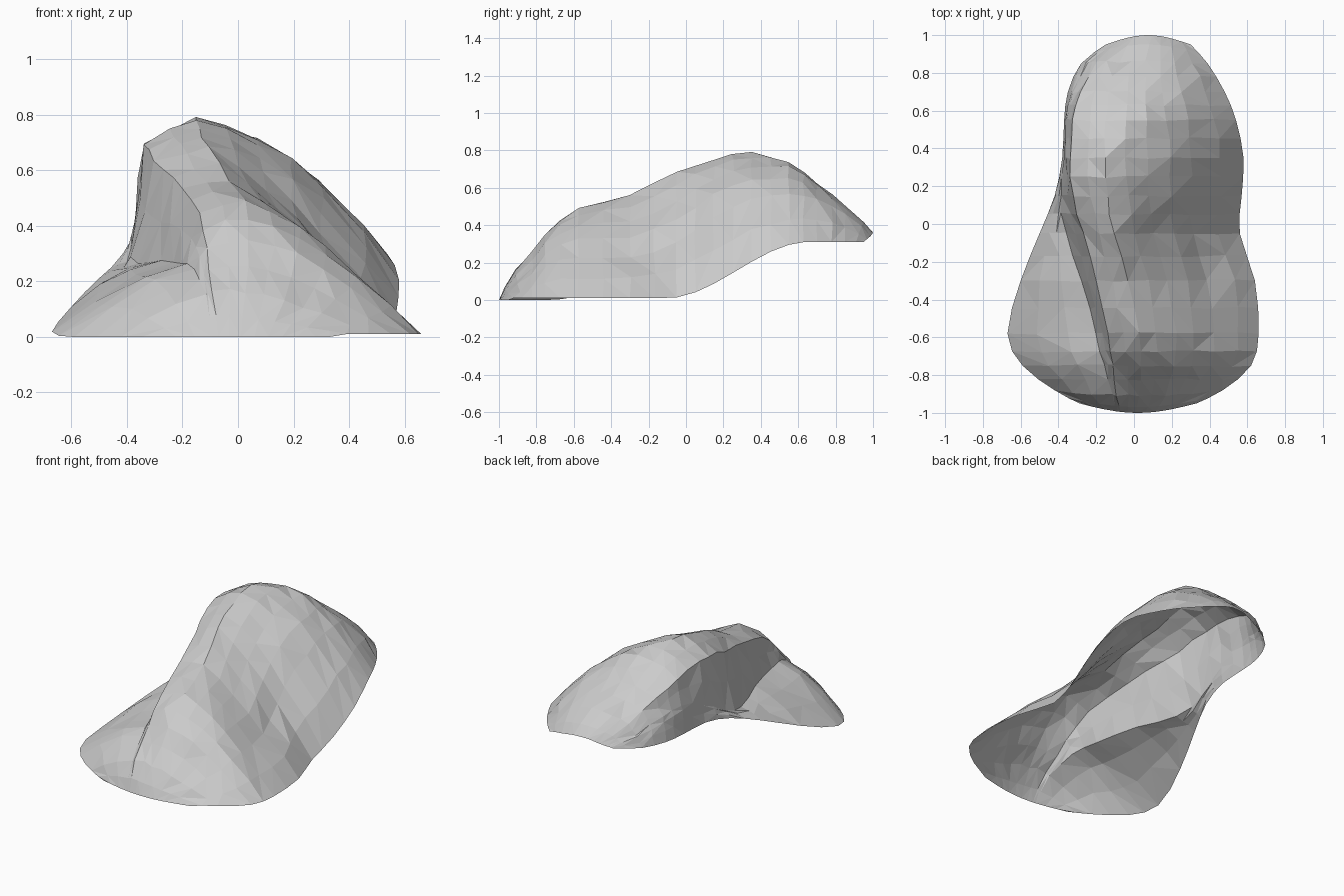
import bpy, bmesh, math, random
from mathutils import Vector

cube = bpy.data.objects.get("Cube")
if cube:
    bpy.data.objects.remove(cube, do_unlink=True)

random.seed(4)


def smoothstep(low, high, value):
    t = min(1, max(0, (value - low) / (high - low)))
    return t * t * (3 - 2 * t)


def catmull(a, b, c, d, t):
    """Smooth value between b and c."""
    return b + (c - a) * t / 2 + (2 * a - 5 * b + 4 * c - d) * t * t / 2 \
        + (3 * b - a - 3 * c + d) * t ** 3 / 2


# Stations from front to back, in hundredths:
# y, then x of right rim, gully, wall top, left rim,
# then heights of gully, wall top, and three points across the main back
STATIONS = [
    (-95, -29, -9, -7, 33, 2, 2, 2, 2, 2),
    (-88, -42, -12, -9, 47, 17, 19, 18, 15, 10),
    (-75, -59, -16, -11, 62, 27, 34, 37, 32, 20),
    (-58, -67, -20, -14, 66, 28, 47, 51, 42, 25),
    (-30, -60, -28, -20, 64, 29, 56, 58, 44, 25),
    (-5, -50, -36, -27, 56, 28, 62, 70, 54, 33),
    (15, -42, -39, -32, 57, 34, 69, 77, 67, 46),
    (35, -385, -37, -34, 58, 47, 71, 81, 73, 56),
    (55, -37, -35, -32, 54, 52, 68, 75, 73, 58),
    (70, -35, -32, -28, 48, 49, 60, 64, 64, 56),
    (85, -28, -24, -20, 39, 42, 47, 50, 51, 48),
    (95, -15, -11, -7, 30, 35, 36, 38, 38, 36),
]
STATIONS[7] = (STATIONS[7][0], -38) + STATIONS[7][2:]


def section(row):
    """Points of one cross section, from the right rim to the left rim."""
    y, x_right, x_gully, x_top, x_left, z_gully, z_top, z_a, z_b, z_c = (v / 100 for v in row)
    rim_right = min(0.02 + 0.32 * smoothstep(-0.75, 0.4, y), z_gully)
    rim_left = min(0.03 + 0.3 * smoothstep(-0.1, 0.65, y), z_gully)
    width = x_left - x_top
    points = [(x_right, rim_right)]
    for f in (0.33, 0.67):          # side flange bulges a little
        points.append((x_right + (x_gully - x_right) * f,
                       rim_right + (z_gully - rim_right) * (f + 0.13)))
    points += [(x_gully, z_gully),
               ((x_gully + x_top) / 2, (z_gully + z_top) / 2), (x_top, z_top)]
    heights = [(0.2, z_a), (0.45, z_b), (0.7, z_c), (0.87, (z_c + rim_left) / 2), (1, rim_left)]
    last = (0, z_top)
    for f, z in heights:            # one facet break between control heights
        if f < 0.8:
            bulge = 0.1 * abs(z_a - rim_left) * (f - last[0])
            points.append((x_top + width * (last[0] + f) / 2, (last[1] + z) / 2 + bulge))
        points.append((x_top + width * f, z))
        last = (f, z)
    # Both ends are rounded in plan
    bow = math.copysign(0.05 * smoothstep(0.8, 0.95, abs(y)), y)
    return [Vector((x, y + bow * math.sin(math.pi * (x - x_right) / (x_left - x_right)), z))
            for x, z in points]


# Smoothly interpolated stations
rows = []
for i in range(len(STATIONS) - 1):
    a, b, c, d = (STATIONS[min(max(k, 0), len(STATIONS) - 1)] for k in range(i - 1, i + 3))
    rows.append(b)
    rows.append([catmull(*v, 0.5) for v in zip(a, b, c, d)])
rows.append(STATIONS[-1])

# Thin open shell of irregular flat facets
bm = bmesh.new()
grid = []
for j, row in enumerate(rows):
    pts = section(row)
    line = []
    for i, p in enumerate(pts):
        if 0 < i < len(pts) - 1 and 1 < j < len(rows) - 2:
            p += Vector([random.uniform(-1, 1) for _ in range(3)]) * 0.007
        line.append(bm.verts.new(p))
    grid.append(line)
for front, back in zip(grid, grid[1:]):
    for i in range(len(front) - 1):
        corners = [front[i], front[i + 1], back[i + 1], back[i]]
        if random.random() < 0.5:
            corners = corners[1:] + corners[:1]
        p, q, r, s = corners
        bm.faces.new((p, q, r))
        bm.faces.new((p, r, s))

# Settle on the ground
lowest = min(v.co.z for v in bm.verts)
for v in bm.verts:
    v.co.z -= lowest

mesh = bpy.data.meshes.new("rock_shell")
bm.to_mesh(mesh)
bm.free()
rock = bpy.data.objects.new("rock_shell", mesh)
bpy.context.collection.objects.link(rock)

# Plain stone colour
stone = bpy.data.materials.new("stone_grey")
stone.use_nodes = True
colour = (0.6, 0.6, 0.6, 1)
stone.diffuse_color = colour
stone.node_tree.nodes["Principled BSDF"].inputs["Base Color"].default_value = colour
mesh.materials.append(stone)
